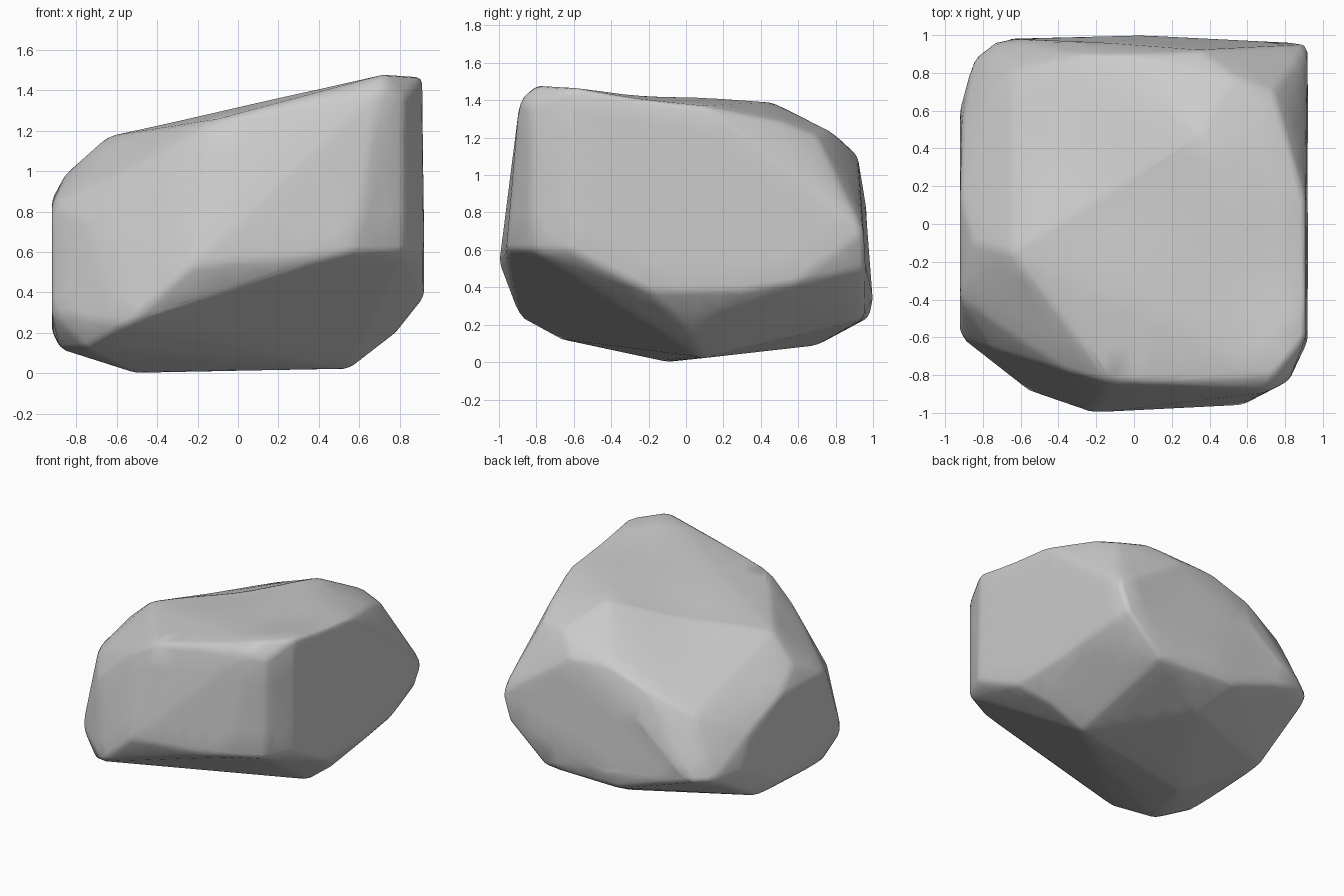
import bpy, bmesh
from math import radians, exp
from mathutils import Vector

if "Cube" in bpy.data.objects:
    bpy.data.objects.remove(bpy.data.objects["Cube"])

# Rock corners, grouped by level from the ground up
underside = [(-.5, -.1, 0), (.55, .08, .02), (-.75, -.67, .12), (-.88, -.4, .12),
             (-.86, .35, .14), (0, .7, .09), (.77, 0, .19), (.55, .95, .23), (-.1, .98, .24)]
waist = [(-.92, -.6, .3), (-.55, -.89, .24), (-.23, -1, .53), (.57, -.96, .6),
         (.82, -.83, .6), (.92, -.62, .6), (.92, -.2, .38), (.92, .3, .38),
         (.92, .58, .42), (.85, .96, .5), (.92, .95, .7), (0, 1, .35),
         (-.72, .98, .45), (-.85, .88, .45), (-.92, .62, .45), (-.92, .1, .2)]
shoulder = [(-.92, -.4, .84), (-.92, .15, .86), (-.91, .53, .7), (-.64, .81, .88),
            (-.28, .97, .78), (.35, .92, 1.1), (-.75, -.66, .75), (-.35, -.78, 1.1),
            (-.85, -.1, .99), (-.28, .9, 1.02), (.02, .9, 1.12)]
crown = [(.73, -.81, 1.48), (.91, -.6, 1.47), (.82, -.83, 1.36), (.7, -.89, 1.4),
         (.91, .1, 1.37), (.8, .5, 1.29), (.74, .7, 1.21), (.53, .78, 1.23),
         (.35, .47, 1.39), (-.65, -.15, 1.17), (-.45, -.47, 1.17), (-.12, -.84, 1.25)]

# Shallow hollows: centre, radius, depth
hollows = [((.7, -.25, 1.44), .3, .02), ((-.1, .2, 1.3), .35, .03)]

# Wrap the corners in a hull and merge nearly flat facets
bm = bmesh.new()
for co in underside + waist + shoulder + crown:
    bm.verts.new(co)
bmesh.ops.convex_hull(bm, input=bm.verts)
loose = [v for v in bm.verts if not v.link_faces]
bmesh.ops.delete(bm, geom=loose, context='VERTS')
bmesh.ops.dissolve_limit(bm, angle_limit=radians(4), verts=bm.verts, edges=bm.edges)

# Wear the edges, then divide the faces finely enough to hollow them
edges = [e for e in bm.edges if e.calc_face_angle(0) > radians(12)]
bmesh.ops.bevel(bm, geom=edges, offset=.03, segments=2, profile=.5,
                affect='EDGES', clamp_overlap=True)
bmesh.ops.triangulate(bm, faces=bm.faces)
for _ in range(3):
    long_edges = [e for e in bm.edges if e.calc_length() > .2]
    bmesh.ops.subdivide_edges(bm, edges=long_edges, cuts=1)
    bmesh.ops.triangulate(bm, faces=bm.faces)
for centre, radius, depth in hollows:
    for v in bm.verts:
        d = (v.co - Vector(centre)).length / radius
        v.co.z -= depth * exp(-d * d)
bmesh.ops.recalc_face_normals(bm, faces=bm.faces)
for f in bm.faces:
    f.smooth = True

mesh = bpy.data.meshes.new("rock")
bm.to_mesh(mesh)
bm.free()
rock = bpy.data.objects.new("rock", mesh)
bpy.context.collection.objects.link(rock)
